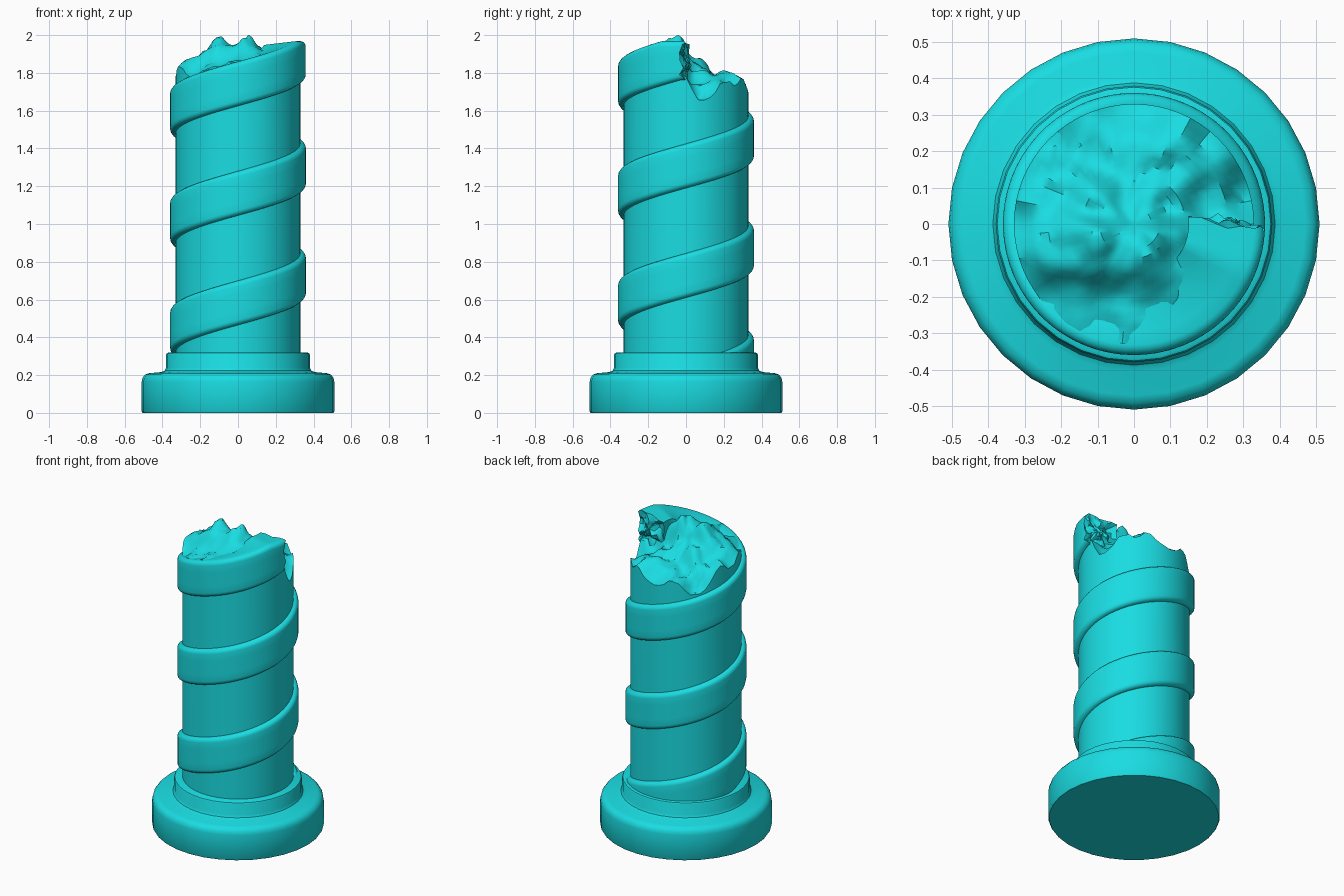
import bpy, bmesh, math, random
from mathutils import Vector, noise

if "Cube" in bpy.data.objects:
    bpy.data.objects.remove(bpy.data.objects["Cube"])

random.seed(4)
TAU = 2 * math.pi
mat = bpy.data.materials.new("cyan")
mat.diffuse_color = (0.01, 0.72, 0.76, 1)
mat.use_nodes = True
mat.node_tree.nodes["Principled BSDF"].inputs["Base Color"].default_value = mat.diffuse_color


def finish(name, bm, angle=35):
    bmesh.ops.remove_doubles(bm, verts=bm.verts, dist=1e-5)
    bmesh.ops.recalc_face_normals(bm, faces=bm.faces)
    me = bpy.data.meshes.new(name)
    bm.to_mesh(me)
    bm.free()
    ob = bpy.data.objects.new(name, me)
    bpy.context.collection.objects.link(ob)
    me.materials.append(mat)
    bpy.ops.object.select_all(action='DESELECT')
    ob.select_set(True)
    bpy.context.view_layer.objects.active = ob
    bpy.ops.object.shade_smooth_by_angle(angle=math.radians(angle))
    return ob


def bridge(bm, a, b):
    n = len(a)
    for i in range(n):
        bm.faces.new((a[i], a[(i + 1) % n], b[(i + 1) % n], b[i]))


def fan(bm, ring, centre):
    c = bm.verts.new(centre)
    for i in range(len(ring)):
        bm.faces.new((ring[i], ring[(i + 1) % len(ring)], c))


def stack(bm, rings):
    rows = [[bm.verts.new(p) for p in r] for r in rings]
    for a, b in zip(rows, rows[1:]):
        bridge(bm, a, b)
    return rows


def circle(r, z, n):
    return [(r * math.cos(TAU * i / n), r * math.sin(TAU * i / n), z) for i in range(n)]


# stepped round base with softened edges
profile = [(.505, 0), (.51, .008), (.51, .165), (.506, .185), (.493, .202), (.472, .21),
           (.405, .216), (.388, .224), (.38, .24), (.38, .308), (.376, .316), (.368, .32)]
bm = bmesh.new()
rows = stack(bm, [circle(r, z, 32) for r, z in profile])
fan(bm, rows[0], (0, 0, 0))
fan(bm, rows[-1], (0, 0, .32))
finish("base", bm)

# shaft whose broken top follows a few measured heights plus rock noise
heights = [(-.11, -.04, 2.0), (-.02, -.05, 1.96), (.06, -.05, 1.99), (.12, -.05, 1.94),
           (.17, -.06, 1.88), (-.17, -.05, 1.91), (-.24, -.05, 1.87), (-.33, 0, 1.78),
           (-.24, -.23, 1.78), (-.1, -.26, 1.82), (0, -.25, 1.86), (.1, -.2, 1.9),
           (.15, -.12, 1.92), (.18, -.28, 1.74), (.28, -.15, 1.78), (.33, -.03, 1.78),
           (.32, .08, 1.66), (.2, .05, 1.72), (.1, .05, 1.8), (0, .04, 1.84),
           (-.1, .05, 1.87), (-.2, .1, 1.8), (0, .15, 1.77), (.12, .17, 1.8),
           (-.12, .2, 1.74), (0, .33, 1.72), (.22, .24, 1.74), (-.24, .23, 1.65)]


def rock(x, y):
    ws = zs = 0
    for px, py, pz in heights:
        w = 1 / ((x - px) ** 2 + (y - py) ** 2 + .0006) ** 1.7
        ws, zs = ws + w, zs + w * pz
    rough = noise.noise(Vector((x * 11, y * 11, 3))) + .6 * noise.noise(Vector((x * 23, y * 23, 7)))
    return zs / ws + .03 * rough


R, SEG = .33, 64
top_rings = []
for k in range(14):
    r = R * (1 - k / 14)
    ring = []
    for i in range(SEG):
        a = TAU * i / SEG
        x, y = r * math.cos(a), r * math.sin(a)
        ring.append((x, y, rock(x, y)))
    top_rings.append(ring)
peak = max(p[2] for r in top_rings for p in r)
fit = lambda z: z if z < 1.7 else 1.7 + (z - 1.7) * .3 / (peak - 1.7)
top_rings = [[(x, y, fit(z)) for x, y, z in r] for r in top_rings]
bm = bmesh.new()
rows = stack(bm, [circle(R, .25, SEG)] + top_rings)
fan(bm, rows[0], (0, 0, .25))
fan(bm, rows[-1], (0, 0, fit(rock(0, 0))))
finish("broken_shaft", bm, 40)

# spiral band; its last turn reaches inwards as a shelf and ends in a ragged break
PITCH, HEIGHT, OUT, FIL = .58, .235, .36, .028


def section(t):
    reach = min(1, max(0, (t - 2.0) / .15))
    inner = .31 - .16 * reach
    low = .32 + PITCH * t
    high = min(low + HEIGHT, 1.968)
    pts = [(inner + (OUT - FIL - inner) * k / 5, low) for k in range(5)]
    for k in range(5):
        a = math.pi / 8 * k
        pts.append((OUT - FIL + FIL * math.sin(a), low + FIL * (1 - math.cos(a))))
    pts += [(OUT, low + FIL + (high - low - 2 * FIL) * k / 4) for k in range(1, 4)]
    for k in range(5):
        a = math.pi / 8 * k
        pts.append((OUT - FIL + FIL * math.cos(a), high - FIL * (1 - math.sin(a))))
    pts += [(OUT - FIL + (inner - OUT + FIL) * k / 5, high - .004 * k * reach) for k in range(1, 6)]
    pts += [(inner, high - .02 * reach - (high - low) * k / 4) for k in range(1, 4)]
    return pts


def place(pts, t):
    a = math.pi + TAU * t
    return [(r * math.cos(a), r * math.sin(a), z) for r, z in pts]


T0, T1, STEPS = -.45, 2.485, 190
rings = [place(section(T0 + (T1 - T0) * i / STEPS), T0 + (T1 - T0) * i / STEPS)
         for i in range(STEPS + 1)]
last = rings[-1]
centre = sum((Vector(p) for p in last), Vector()) / len(last)
for s in (1, .8, .58, .36, .16):
    ring = []
    for p in last:
        q = centre.lerp(Vector(p), s)
        q.y += .018 + .035 * noise.noise(q * 17) + random.uniform(-.012, .012)
        if s < 1:
            q.z += random.uniform(-.012, .012)
        ring.append(q)
    rings.append(ring)
bm = bmesh.new()
rows = stack(bm, rings)
bm.faces.new(rows[0])
fan(bm, rows[-1], centre + Vector((0, .02, 0)))
finish("spiral_band", bm)
